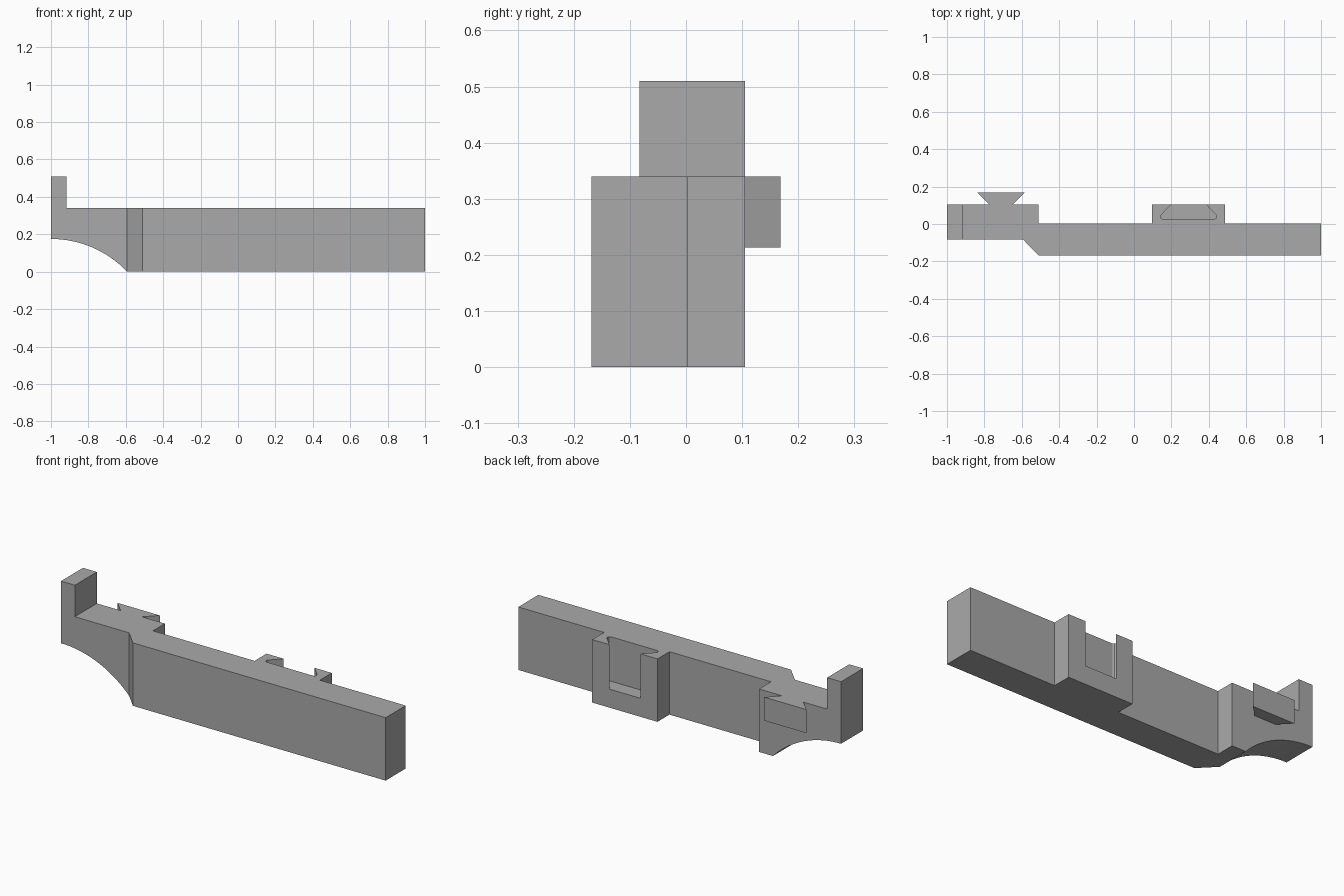
import bpy
import bmesh
from math import asin, cos, sin
from mathutils import Vector

old = bpy.data.objects.get("Cube")
if old:
    bpy.data.objects.remove(old, do_unlink=True)

grey = bpy.data.materials.new("plain grey")
grey.use_nodes = True
colour = (0.4, 0.4, 0.4, 1)
grey.diffuse_color = colour
grey.node_tree.nodes["Principled BSDF"].inputs["Base Color"].default_value = colour


def prism(name, outline, low, high, axis="z"):
    """Extrude an outline along z (points are x, y) or along y (points are x, z)."""
    def place(a, b, t):
        return (a, b, t) if axis == "z" else (a, t, b)
    bm = bmesh.new()
    face = bm.faces.new([bm.verts.new(place(a, b, low)) for a, b in outline])
    grown = bmesh.ops.extrude_face_region(bm, geom=[face])["geom"]
    verts = [v for v in grown if isinstance(v, bmesh.types.BMVert)]
    bmesh.ops.translate(bm, verts=verts, vec=Vector(place(0, 0, high - low)))
    bmesh.ops.recalc_face_normals(bm, faces=bm.faces)
    mesh = bpy.data.meshes.new(name)
    bm.to_mesh(mesh)
    bm.free()
    mesh.materials.append(grey)
    obj = bpy.data.objects.new(name, mesh)
    bpy.context.collection.objects.link(obj)
    return obj


def activate(obj):
    bpy.ops.object.select_all(action="DESELECT")
    obj.select_set(True)
    bpy.context.view_layer.objects.active = obj


def carve(target, cutter):
    """Subtract the cutter from the target, then discard it."""
    mod = target.modifiers.new("carve", "BOOLEAN")
    mod.operation = "DIFFERENCE"
    mod.solver = "EXACT"
    mod.object = cutter
    activate(target)
    bpy.ops.object.modifier_apply(modifier=mod.name)
    bpy.data.objects.remove(cutter, do_unlink=True)


def mirrored(half, centre):
    """Complete a half outline, given as offsets from a centre line in x."""
    return ([(centre + x, y) for x, y in half]
            + [(centre - x, y) for x, y in reversed(half)])


TOP, POST_TOP, BACK, STEP = 0.34, 0.51, 0.105, -0.083

# Bar with its offset end, chamfered shoulder and rear socket block
bar = prism("bar", [
    (-1, STEP), (-0.593, STEP), (-0.51, -0.168), (1, -0.168),
    (1, 0.003), (0.487, 0.003), (0.487, BACK), (0.097, BACK),
    (0.097, 0.003), (-0.51, 0.003), (-0.51, BACK), (-1, BACK)], 0, POST_TOP)

# Lower everything except the upright post at the end
carve(bar, prism("post_clearance", [(-0.917, -1), (2, -1), (2, 1), (-0.917, 1)], TOP, 1))

# Curved arch under the offset end
span, rise = 0.407, 0.175
radius = (span ** 2 + rise ** 2) / (2 * rise)
sweep = asin(span / radius)
steps = 16
arc = [(-1 + radius * sin(sweep * i / steps),
        rise - radius + radius * cos(sweep * i / steps)) for i in range(steps + 1)]
arch = [(-1.1, rise)] + arc + [(-1 + span, -0.1), (-1.1, -0.1)]
carve(bar, prism("arch_cutter", arch, -0.5, 0.5, "y"))

# Dovetail slot in the socket block, open at the top and back
slot = mirrored([(0.138, 0.026), (0.147, 0.031), (0.15, 0.039), (0.147, 0.048),
                 (0.093, BACK), (0.093, 0.2)], 0.292)
carve(bar, prism("slot_cutter", slot, 0.1, 0.6))

# Dovetail tongue behind the offset end
tongue = prism("dovetail_tongue",
               mirrored([(0.064, BACK), (0.126, 0.168)], -0.711), 0.213, TOP)

for part in (bar, tongue):
    activate(part)
    bpy.ops.object.shade_smooth_by_angle(angle=0.4)
